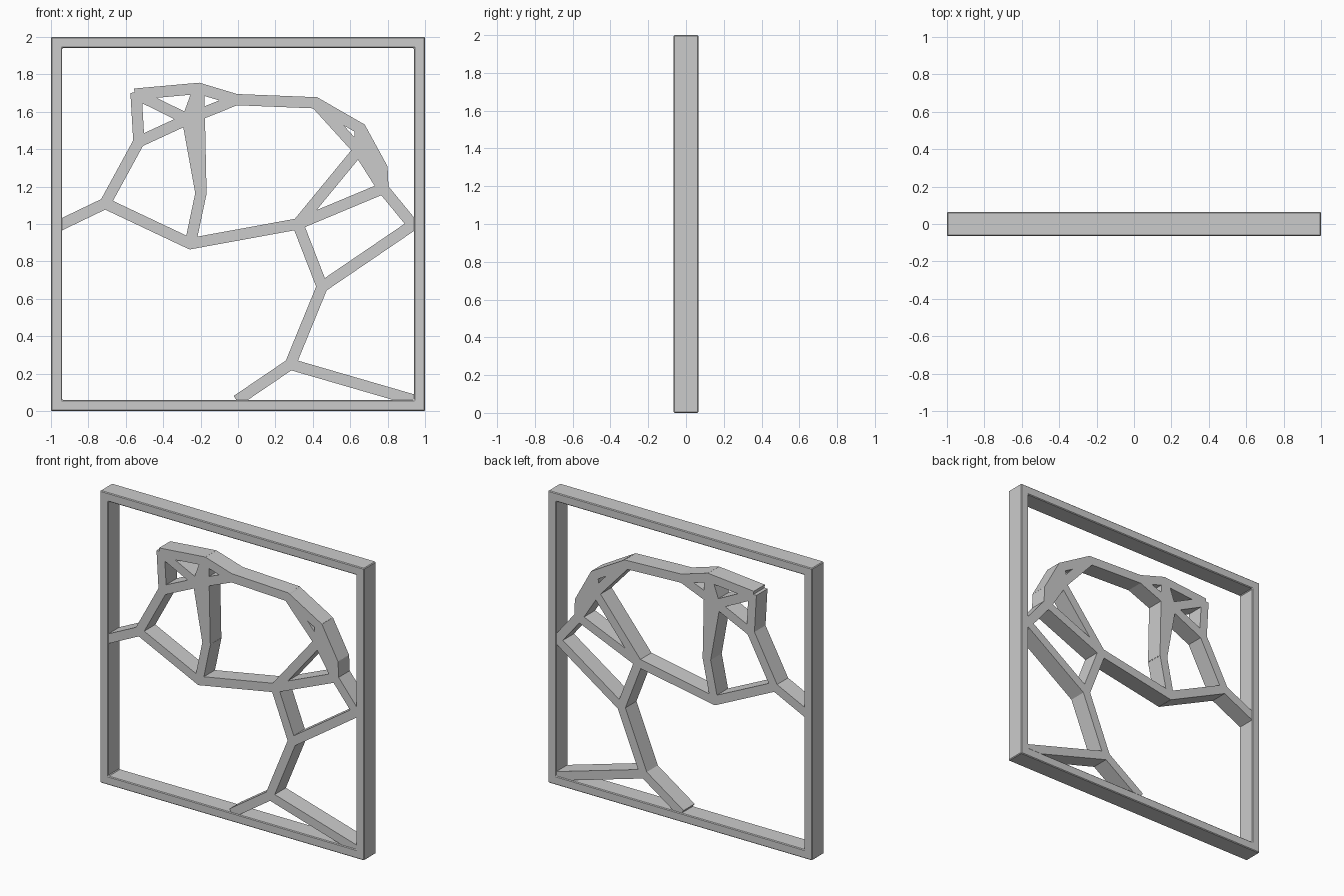
import bpy, bmesh
from mathutils import Matrix, Vector

if "Cube" in bpy.data.objects:
    bpy.data.objects.remove(bpy.data.objects["Cube"])

FRAME_D, STRUT_D, W = 0.13, 0.12, 0.06


def make_object(name, bm):
    bmesh.ops.recalc_face_normals(bm, faces=bm.faces)
    me = bpy.data.meshes.new(name)
    bm.to_mesh(me)
    bm.free()
    ob = bpy.data.objects.new(name, me)
    bpy.context.collection.objects.link(ob)
    return ob


# Square outer frame: four corner sections bridged into a closed ring
bm = bmesh.new()
rings = []
for sx, sz in ((-1, -1), (1, -1), (1, 1), (-1, 1)):
    rings.append([bm.verts.new((sx * r, y, 1 + sz * r))
                  for r, y in ((1, -FRAME_D / 2), (1, FRAME_D / 2),
                               (1 - W, FRAME_D / 2), (1 - W, -FRAME_D / 2))])
for i in range(4):
    a, b = rings[i], rings[(i + 1) % 4]
    for k in range(4):
        n = (k + 1) % 4
        bm.faces.new((a[k], b[k], b[n], a[n]))
frame = make_object("outer_frame", bm)
bev = frame.modifiers.new("edge", 'BEVEL')
bev.width, bev.segments = 0.005, 1

# Joint positions (x, z)
P = dict(
    wall_l=(-0.96, 0.99), left=(-0.71, 1.11), shoulder=(-0.53, 1.44),
    tl=(-0.545, 1.695), peak=(-0.21, 1.725), hub=(-0.27, 1.56),
    neck=(-0.01, 1.665), low=(-0.255, 0.895), knee=(-0.198, 1.165),
    crest=(0.415, 1.648), r1=(0.655, 1.51), r2=(0.77, 1.30), r3=(0.775, 1.19),
    inner=(0.645, 1.395), mid=(0.32, 1.0), wall_r=(0.935, 0.995),
    elbow=(0.45, 0.665), foot=(0.28, 0.25), floor=(0.0, 0.06),
    corner=(0.945, 0.057), f1=(0.66, 1.45), f2=(0.765, 1.24))

# Struts listed as chains of joints
GROUPS = {
    "left_struts": ["wall_l left shoulder tl peak neck", "left low knee peak",
                    "knee hub", "shoulder hub tl", "peak hub neck"],
    "top_right_struts": ["neck crest r1 r2 r3 wall_r", "crest inner r3 mid inner r1",
                         "f1 f2"],
    "lower_struts": ["low mid elbow wall_r", "elbow foot floor", "foot corner"],
}


def add_strut(bm, a, b, ext=0.008):
    a, b = (Vector((p[0], 0, p[1])) for p in (a, b))
    d = b - a
    x = d.normalized()
    y = Vector((0, 1, 0))
    rot = Matrix((x, y, x.cross(y))).transposed().to_4x4()
    size = Matrix.Diagonal((d.length + 2 * ext, STRUT_D, W, 1))
    bmesh.ops.create_cube(bm, size=1,
                          matrix=Matrix.Translation((a + b) / 2) @ rot @ size)


for name, chains in GROUPS.items():
    bm = bmesh.new()
    for chain in chains:
        pts = [P[k] for k in chain.split()]
        for a, b in zip(pts, pts[1:]):
            add_strut(bm, a, b)
    make_object(name, bm)
